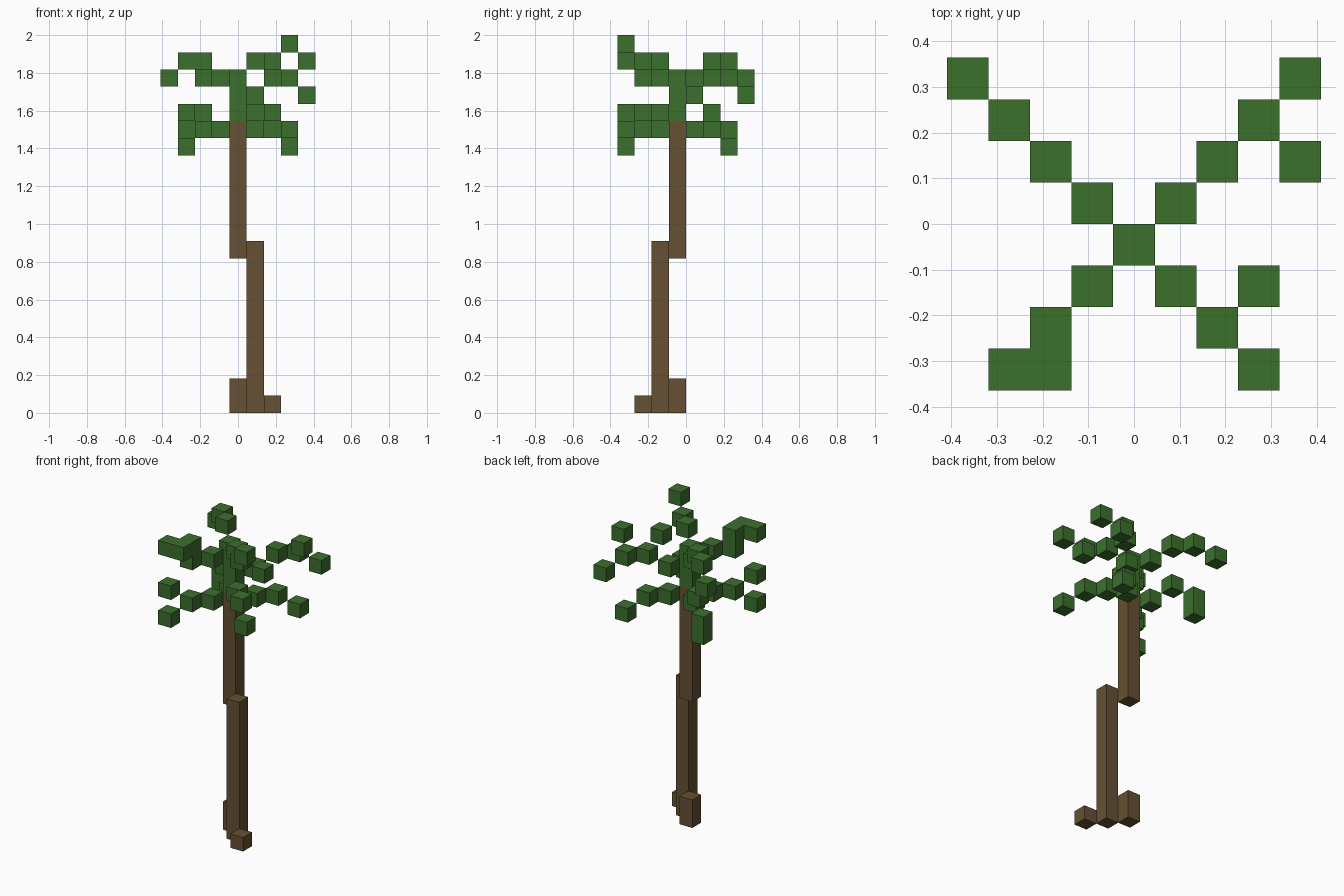
import bpy
import bmesh
from mathutils import Vector

UNIT = 2 / 22  # edge of one block

if "Cube" in bpy.data.objects:
    bpy.data.objects.remove(bpy.data.objects["Cube"], do_unlink=True)


def make_material(name, rgb):
    mat = bpy.data.materials.new(name)
    color = (*rgb, 1)
    mat.diffuse_color = color
    mat.use_nodes = True
    shader = next(n for n in mat.node_tree.nodes if n.type == "BSDF_PRINCIPLED")
    shader.inputs["Base Color"].default_value = color
    shader.inputs["Roughness"].default_value = 0.9
    return mat


def side_corners(cell, axis, sign):
    """Corners of one side of a block, wound to face outwards."""
    u, v = (axis + 1) % 3, (axis + 2) % 3
    corners = []
    for a, b in ((0, 0), (1, 0), (1, 1), (0, 1)):
        p = Vector(cell)
        p[axis] += max(sign, 0)
        p[u] += a
        p[v] += b
        p.x -= 0.5
        corners.append(p * UNIT)
    return corners if sign > 0 else corners[::-1]


def make_blocks(name, cells, mat):
    """Flat-faced object from grid blocks, without inner faces."""
    cells = set(cells)
    bm = bmesh.new()
    for cell in sorted(cells):
        for axis in range(3):
            for sign in (-1, 1):
                neighbour = list(cell)
                neighbour[axis] += sign
                if tuple(neighbour) not in cells:
                    corners = side_corners(cell, axis, sign)
                    bm.faces.new([bm.verts.new(p) for p in corners])
    bmesh.ops.remove_doubles(bm, verts=bm.verts, dist=UNIT / 100)
    bmesh.ops.dissolve_limit(bm, angle_limit=0.01, verts=bm.verts, edges=bm.edges)
    mesh = bpy.data.meshes.new(name)
    bm.to_mesh(mesh)
    bm.free()
    mesh.materials.append(mat)
    obj = bpy.data.objects.new(name, mesh)
    bpy.context.collection.objects.link(obj)
    return obj


def column(x, y, bottom, top):
    return [(x, y, z) for z in range(bottom, top)]


def frond(name, sx, sy, levels, extra=()):
    """Blocks running out diagonally from the crown, with heights per step."""
    cells = [(sx * step, sy * step - 1, z)
             for step, heights in enumerate(levels, 1) for z in heights]
    make_blocks(name, cells + list(extra), leaf)


bark = make_material("brown bark", (0.133, 0.081, 0.033))
leaf = make_material("green leaf", (0.045, 0.160, 0.027))

# Trunk and roots
make_blocks("lower_trunk", column(1, -2, 0, 10), bark)
make_blocks("upper_trunk", column(0, -1, 9, 17), bark)
make_blocks("back_root", column(0, -1, 0, 2), bark)
make_blocks("front_root", column(2, -3, 0, 1), bark)

# Crown core
make_blocks("crown", column(0, -1, 17, 20), leaf)

# Upper fronds
frond("upper_frond_back_left", 1, 1, [[18], [19], [19], [18]], [(4, 1, 20)])
frond("upper_frond_back_right", -1, 1, [[19], [20], [20], [19]])
frond("upper_frond_front_right", -1, -1, [[19], [19, 20], [20]], [(-2, -4, 20)])
frond("upper_frond_front_left", 1, -1, [[20], [20], [21]], [(3, -2, 19)])

# Lower fronds
frond("lower_frond_back_left", 1, 1, [[16], [16], [15]])
frond("lower_frond_back_right", -1, 1, [[16], [17], [15, 16]])
frond("lower_frond_front_right", -1, -1, [[16], [16], [15, 17]])
frond("lower_frond_front_left", 1, -1, [[17], [17], [16]])
